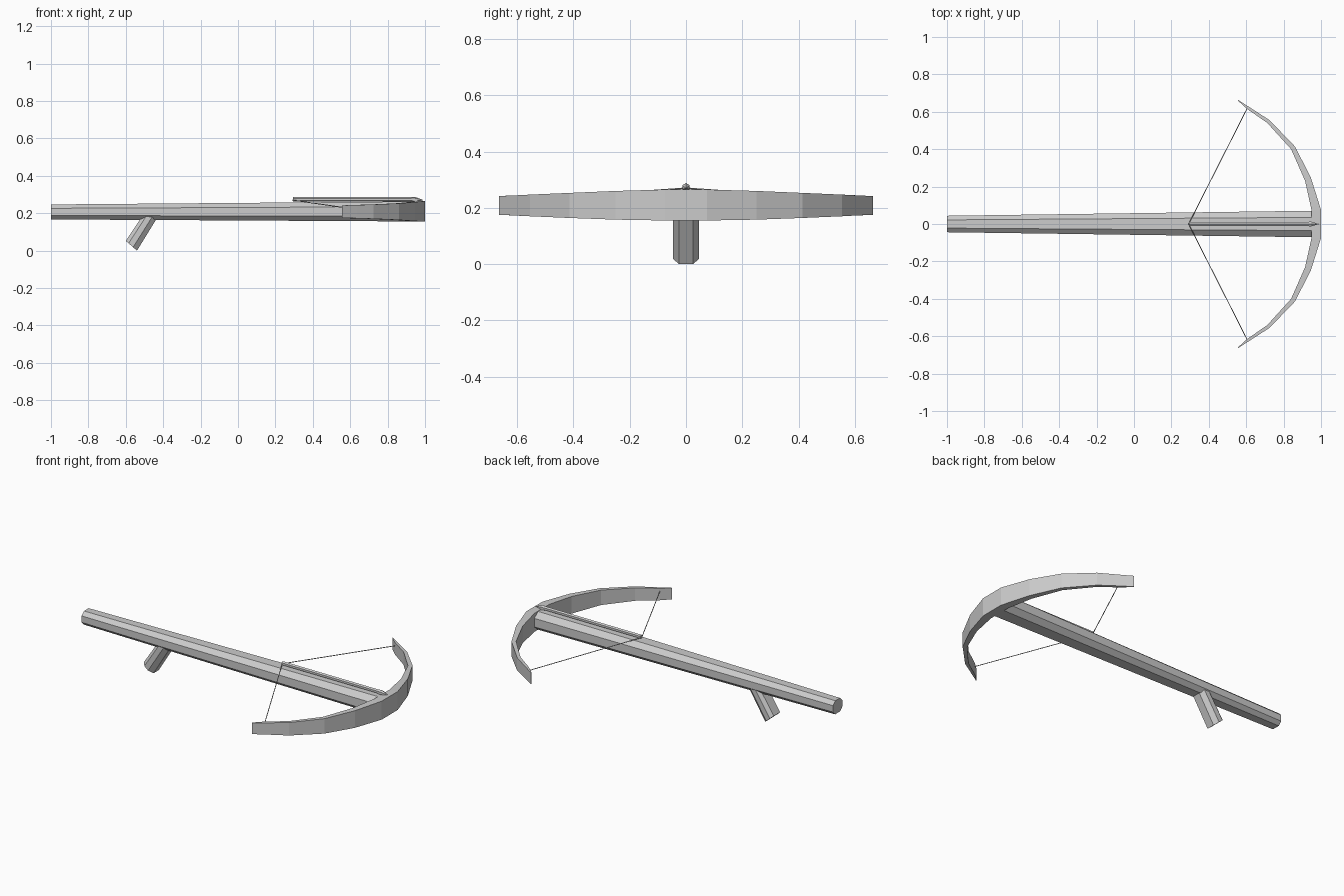
import bpy
import bmesh
from mathutils import Vector
from math import sin, cos, pi

cube = bpy.data.objects.get("Cube")
if cube:
    bpy.data.objects.remove(cube, do_unlink=True)

grey = bpy.data.materials.new("plain grey")
grey.use_nodes = True
colour = (0.6, 0.6, 0.6, 1)
grey.diffuse_color = colour
grey.node_tree.nodes["Principled BSDF"].inputs["Base Color"].default_value = colour


def loft(name, rings):
    """Skin a series of equal-sized rings and cap both ends."""
    bm = bmesh.new()
    loops = [[bm.verts.new(p) for p in ring] for ring in rings]
    n = len(loops[0])
    for a, b in zip(loops, loops[1:]):
        for i in range(n):
            j = (i + 1) % n
            bm.faces.new((a[i], a[j], b[j], b[i]))
    bm.faces.new(loops[0])
    bm.faces.new(loops[-1])
    bmesh.ops.recalc_face_normals(bm, faces=bm.faces)
    mesh = bpy.data.meshes.new(name)
    bm.to_mesh(mesh)
    bm.free()
    mesh.materials.append(grey)
    obj = bpy.data.objects.new(name, mesh)
    bpy.context.collection.objects.link(obj)
    return obj


def mirrored(half):
    """Close a half outline by reflecting it across the centre line."""
    return half + [(-y, z) for y, z in reversed(half)]


def rod(name, stations, sides):
    """Lengthwise rod along x from (x, z, radius) stations."""
    return loft(name, [[(x, r * sin(2 * pi * i / sides), z + r * cos(2 * pi * i / sides))
                        for i in range(sides)] for x, z, r in stations])


# Stock: tapered eight-sided beam
outline = mirrored([(0.5, 1), (1, 0.74), (1, 0.26), (0.55, 0)])


def stock_ring(x, width, low, high):
    return [(x, y * width, low + t * (high - low)) for y, t in outline]


loft("stock", [stock_ring(-1, 0.044, 0.167, 0.247), stock_ring(0.96, 0.071, 0.156, 0.263)])

# Grip: slanted bevelled handle, front edge to back edge
grip_half = [(0.025, 0), (0.046, 0.35), (0.046, 0.75), (0.03, 1)]


def grip_ring(front, back):
    return [Vector(front).lerp(Vector(back), t) + Vector((0, y, 0))
            for y, t in mirrored(grip_half)]


loft("grip", [grip_ring((-0.42, 0, 0.195), (-0.505, 0, 0.195)),
              grip_ring((-0.54, 0, 0), (-0.6, 0, 0.052))])

# Bow: half stations (y, outer x, inner y, inner x, bottom, top)
bow_half = [(0.075, 1.0, 0.07, 0.95, 0.155, 0.265),
            (0.25, 0.945, 0.23, 0.915, 0.158, 0.26),
            (0.415, 0.86, 0.4, 0.84, 0.164, 0.253),
            (0.555, 0.725, 0.54, 0.713, 0.17, 0.247),
            (0.61, 0.64, 0.61, 0.6, 0.173, 0.244),
            (0.664, 0.556, 0.66, 0.555, 0.175, 0.242)]
bow_half[4] = (0.61, 0.64, 0.615, 0.605, 0.173, 0.244)


def bow_ring(s, side):
    y, x, yi, xi, low, high = s
    return [(x, side * y, low), (x, side * y, high),
            (xi, side * yi, high), (xi, side * yi, low)]


loft("bow", [bow_ring(s, -1) for s in reversed(bow_half)] + [bow_ring(s, 1) for s in bow_half])

# Bolt with a pointed head
rod("bolt_shaft", [(0.295, 0.274, 0.012), (0.95, 0.274, 0.012)], 6)
rod("bolt_head", [(0.92, 0.274, 0.012), (0.945, 0.273, 0.015), (0.99, 0.27, 0.001)], 6)

# String: two thin strands drawn back to the bolt
for label, side in (("left", 1), ("right", -1)):
    nock = Vector((0.292, 0, 0.27))
    tip = Vector((0.605, side * 0.618, 0.225))
    strand = loft("string_" + label, [
        [p + Vector((0.0025 * cos(a * pi / 2), 0, 0.0025 * sin(a * pi / 2))) for a in range(4)]
        for p in (nock, tip)])
